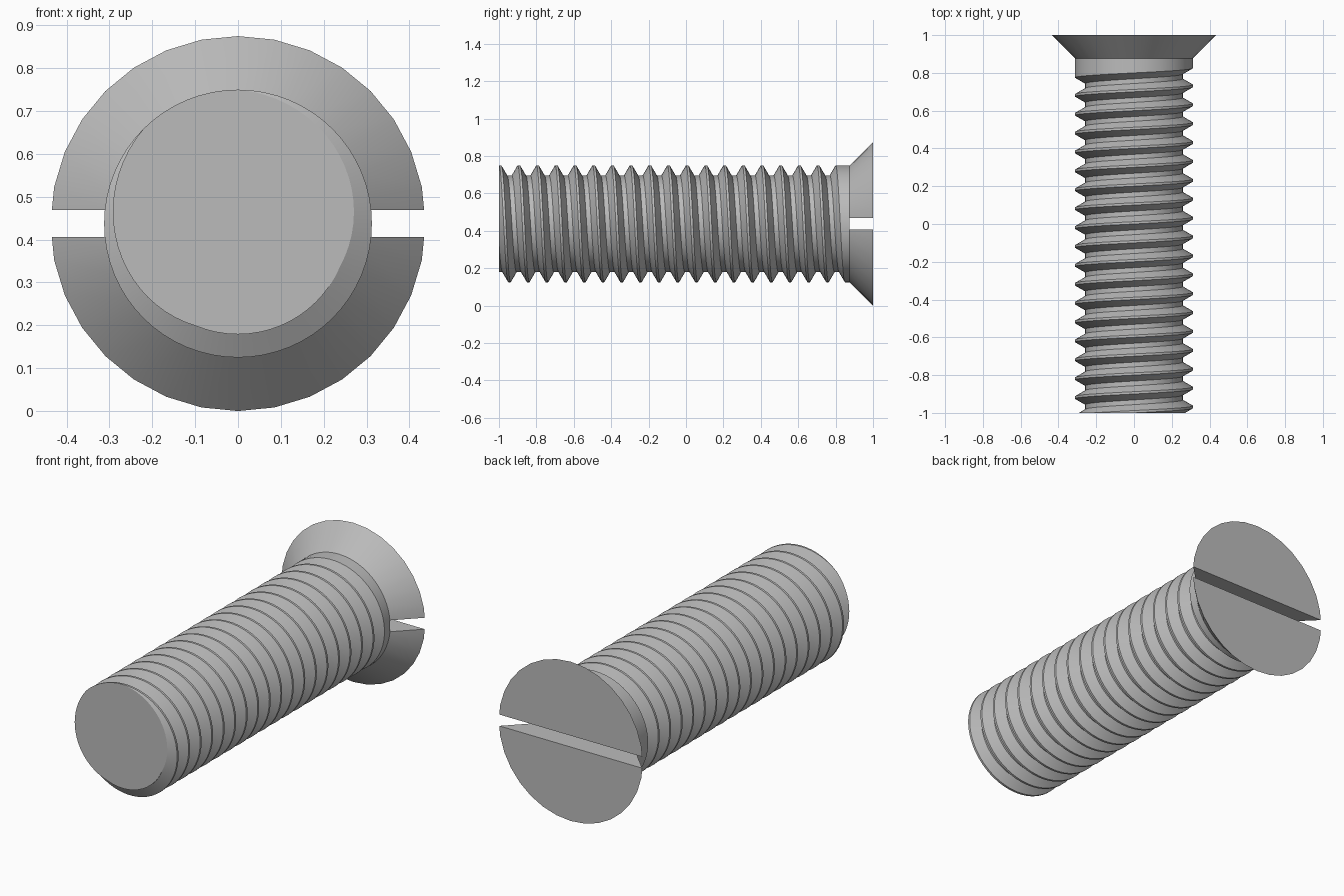
import bpy, bmesh, math

cube = bpy.data.objects.get("Cube")
if cube:
    bpy.data.objects.remove(cube)

AXIS_Z = 0.4375       # height of the screw axis
HEAD_R = 0.4375
MAJOR = 0.3125
PITCH = 0.1
MINOR = MAJOR - 0.541 * PITCH
TIP_Y, NECK_Y, HEAD_Y = -1.0, 0.875, 1.0
SLOT = 0.0625
STEPS = 64

steel = bpy.data.materials.new("steel grey")
steel.use_nodes = True
steel.diffuse_color = (0.5, 0.5, 0.5, 1)
steel.node_tree.nodes["Principled BSDF"].inputs["Base Color"].default_value = (0.5, 0.5, 0.5, 1)


def finish(bm, name):
    bmesh.ops.recalc_face_normals(bm, faces=bm.faces)
    mesh = bpy.data.meshes.new(name)
    bm.to_mesh(mesh)
    bm.free()
    mesh.materials.append(steel)
    obj = bpy.data.objects.new(name, mesh)
    bpy.context.collection.objects.link(obj)
    bpy.ops.object.select_all(action="DESELECT")
    obj.select_set(True)
    bpy.context.view_layer.objects.active = obj
    bpy.ops.object.shade_smooth_by_angle(angle=math.radians(25))
    return obj


def around(turn, radius, y):
    a = math.tau * turn
    return (radius * math.sin(a), y, AXIS_Z + radius * math.cos(a))


# Threaded shank: one lengthwise profile per angle, shifted along the helix
bm = bmesh.new()
THREAD = [(0, MAJOR), (0.125, MAJOR), (0.4375, MINOR), (0.6875, MINOR)]
columns = []
for i in range(STEPS + 1):
    t = i / STEPS
    points = []
    for k in range(-12, 8):
        for offset, radius in THREAD:
            y = PITCH * (k + t + offset)
            if k == 7 and t > 0.6:      # the groove runs out under the head
                radius = MAJOR
            points.append((radius, min(y, NECK_Y)))
    points.append((MAJOR, min(PITCH * (8 + t), NECK_Y)))
    points.append((MAJOR, NECK_Y))
    columns.append([bm.verts.new(around(t, r, y)) for r, y in points])
for a, b in zip(columns, columns[1:]):
    for j in range(len(a) - 1):
        bm.faces.new((a[j], a[j + 1], b[j + 1], b[j]))
bmesh.ops.remove_doubles(bm, verts=bm.verts, dist=0.00005)
bmesh.ops.dissolve_degenerate(bm, edges=bm.edges, dist=0.00005)

# Flat tip and the floor under the slot
cut = bmesh.ops.bisect_plane(bm, geom=bm.verts[:] + bm.edges[:] + bm.faces[:], dist=0.00005,
                             plane_co=(0, TIP_Y, 0), plane_no=(0, -1, 0), clear_outer=True)
rim = {v for v in bm.verts if abs(v.co.y - TIP_Y) < 0.0002}
rim = sorted(rim, key=lambda v: math.atan2(v.co.z - AXIS_Z, v.co.x))
bm.faces.new([bm.verts.new(v.co) for v in rim])
bm.faces.new([bm.verts.new(around(i / STEPS, MAJOR, NECK_Y)) for i in range(STEPS)])
bmesh.ops.remove_doubles(bm, verts=bm.verts, dist=0.00005)
finish(bm, "threaded_shank")


# Countersunk head: two half cones with the slot between them
def head_half(name, side):
    bm = bmesh.new()
    rings = [[bm.verts.new(around(i / 32, r, y)) for i in range(32)]
             for r, y in ((MAJOR, NECK_Y), (HEAD_R, HEAD_Y))]
    for i in range(32):
        j = (i + 1) % 32
        bm.faces.new((rings[0][i], rings[0][j], rings[1][j], rings[1][i]))
    for ring in rings:
        bm.faces.new(ring)
    cut = bmesh.ops.bisect_plane(bm, geom=bm.verts[:] + bm.edges[:] + bm.faces[:],
                                 plane_co=(0, 0, AXIS_Z + side * SLOT / 2),
                                 plane_no=(0, 0, -side), clear_outer=True)
    edges = [e for e in cut["geom_cut"] if isinstance(e, bmesh.types.BMEdge)]
    bmesh.ops.edgenet_fill(bm, edges=edges)
    finish(bm, name)


head_half("upper_head_half", 1)
head_half("lower_head_half", -1)
